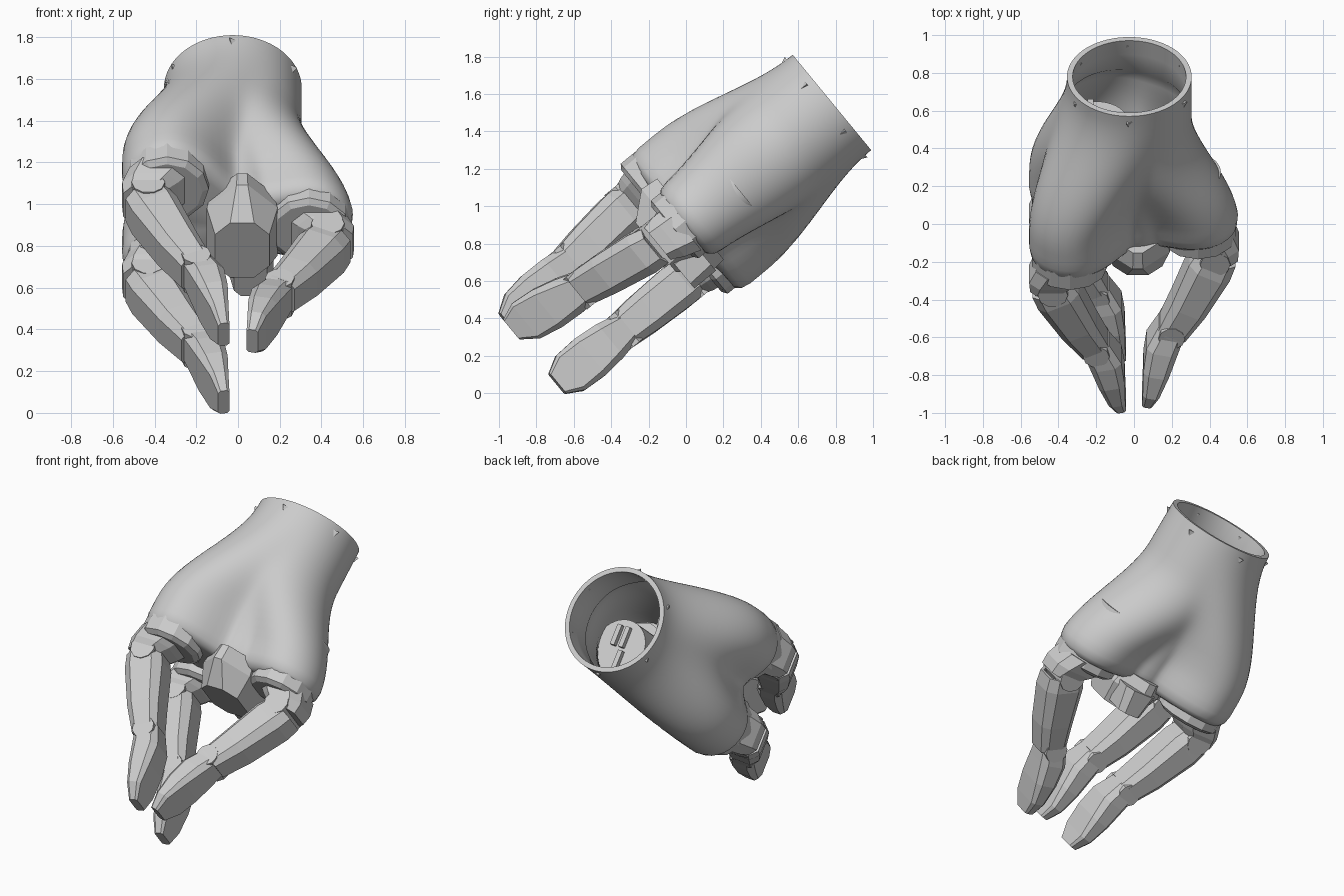
import bpy, bmesh, math
from mathutils import Matrix, Vector

if "Cube" in bpy.data.objects:
    bpy.data.objects.remove(bpy.data.objects["Cube"])

grey = bpy.data.materials.new("light grey")
grey.use_nodes = True
grey.diffuse_color = (0.6, 0.6, 0.6, 1)
grey.node_tree.nodes["Principled BSDF"].inputs["Base Color"].default_value = (0.6, 0.6, 0.6, 1)

# Hand frame: u sideways, w across the tilted wrist, t along the hand axis
tilt = math.atan2(0.636, 0.772)
W = Vector((0, -math.sin(tilt), math.cos(tilt)))
D = Vector((0, -math.cos(tilt), -math.sin(tilt)))
FRAME = Matrix((Vector((1, 0, 0)), W, D)).transposed().to_4x4()
FRAME.translation = (0, 0.78, 1.555)


def loft(name, rings, cap_start=True, shell=0, smooth=False):
    """Skin a list of equal rings of (u, w, t) points."""
    bm = bmesh.new()
    rows = [[bm.verts.new(p) for p in ring] for ring in rings]
    n = len(rows[0])
    for a, b in zip(rows, rows[1:]):
        for j in range(n):
            k = (j + 1) % n
            bm.faces.new((a[j], a[k], b[k], b[j]))
    for row in ([rows[0]] if cap_start else []) + [rows[-1]]:
        mid = bm.verts.new(sum((v.co for v in row), Vector()) / n)
        for j in range(n):
            bm.faces.new((row[j], row[(j + 1) % n], mid))
    bmesh.ops.recalc_face_normals(bm, faces=bm.faces)
    mesh = bpy.data.meshes.new(name)
    bm.to_mesh(mesh)
    bm.free()
    mesh.materials.append(grey)
    obj = bpy.data.objects.new(name, mesh)
    bpy.context.collection.objects.link(obj)
    obj.matrix_world = FRAME
    if shell:
        mod = obj.modifiers.new("wall", 'SOLIDIFY')
        mod.thickness = shell
        mod.offset = -1
    if smooth:
        bpy.ops.object.select_all(action='DESELECT')
        obj.select_set(True)
        bpy.context.view_layer.objects.active = obj
        bpy.ops.object.shade_smooth_by_angle(angle=math.radians(40))
    return obj


def circle(u, w, t, r, n):
    return [(u + r * math.cos(math.tau * i / n), w + r * math.sin(math.tau * i / n), t)
            for i in range(n)]


def ease(a, b, x):
    x = min(max((x - a) / (b - a), 0), 1)
    return x * x * (3 - 2 * x)


# Palm housing: a round wrist flowing into three finger lobes
LOBES = [(-0.325, 0.24, 0.0, 0.85), (-0.325, -0.24, 0.0, 0.85), (0.32, 0.0, 0.28, 1.0)]
STEPS = 96


def housing_ring(t, shrink=0):
    core = ease(0.3, 1, t)
    discs = [(-0.025 * (1 - core), 0, 0.33 - 0.1 * core - shrink)]
    for u, w, start, stop in LOBES:
        f = ease(start, stop, t)
        discs.append((-0.025 * (1 - f) + u * f, w * f, 0.33 - 0.09 * f - shrink))
    reach = []
    for i in range(STEPS):
        a = math.tau * i / STEPS
        best = 0
        for u, w, r in discs:
            b = u * math.cos(a) + w * math.sin(a)
            h = b * b - u * u - w * w + r * r
            if h >= 0:
                best = max(best, b + math.sqrt(h))
        reach.append(best)
    span = 4
    ring = []
    for i in range(STEPS):
        total = weight = 0
        for k in range(-span, span + 1):
            g = span + 1 - abs(k)
            total += g * reach[(i + k) % STEPS]
            weight += g
        a = math.tau * i / STEPS
        ring.append((total / weight * math.cos(a), total / weight * math.sin(a), t))
    return ring


inside = [housing_ring(i * 0.05, 0.012) for i in range(20, 4, -1)]
inside += [housing_ring(t, 0.03) for t in (0.22, 0.1, 0)]
outside = [housing_ring(i * 0.05) for i in range(20)]
outside += [housing_ring(1.0, 0.008), housing_ring(1.03, 0.03), housing_ring(1.04, 0.06)]
loft("palm_housing", inside + outside, smooth=True)

# Wrist screws
for i in range(6):
    a = math.radians(30 + 60 * i)
    u, w = 0.322 * math.cos(a) - 0.025, 0.322 * math.sin(a)
    loft("wrist_screw", [circle(u, w, 0.04, 0.03, 3), circle(u, w, 0.08, 0.008, 3)])


def section(u, w, t, thick, width, angle=0, side=1, cut=0.3):
    """Chamfered rectangle, tilted by angle in the u-t plane."""
    a, b = thick / 2, width / 2
    c = min(a, b) * cut * 1.4
    pts = []
    for x, y in ((a, -b + c), (a, b - c), (a - c, b), (-a + c, b),
                 (-a, b - c), (-a, -b + c), (-a + c, -b), (a - c, -b)):
        pts.append((side * (u + x * math.cos(angle)), w + y, t + x * math.sin(angle)))
    return pts


# One motor with connector bars inside each lobe, seen through the open wrist
for u, w, t in ((-0.2, 0.17, 0.45), (-0.2, -0.17, 0.45), (0.29, -0.03, 0.68)):
    loft("motor", [circle(u, w, z, 0.17, 40) for z in (t, 1.0)], smooth=True)
    for du, dw in ((-0.02, 0.06), (0.04, 0.06), (-0.03, -0.09)):
        loft("connector_bar", [section(u + du, w + dw, z, 0.03, 0.13, cut=0.1)
                               for z in (t - 0.03, t + 0.01)])

# Faceted palm centre between the fingers
loft("palm_block", [section(0.02, 0.0, t, a, b, cut=k) for t, a, b, k in
                    ((0.98, 0.3, 0.56, 0.6), (1.08, 0.34, 0.58, 0.6), (1.22, 0.26, 0.34, 0.4))])
loft("palm_foot", [section(0.06, -0.2, t, a, 0.2) for t, a in ((1.05, 0.22), (1.2, 0.16))])


def hinge(name, u, w, t, r, length, side):
    """Pin running across the finger."""
    ends = []
    for e in (-0.5, 0.5):
        ends.append([(side * (u + r * math.cos(math.tau * i / 10)), w + e * length,
                      t + r * math.sin(math.tau * i / 10)) for i in range(10)])
    loft(name, ends)


def finger(label, side, base, drift):
    lean = math.radians(27)

    def link(name, stations, angle, **kw):
        loft(label + name, [section(u, base + drift * (t - 1.2), t, a, b, angle, side)
                            for u, t, a, b in stations], **kw)

    # Collar and outward-leaning knuckle at the lobe mouth
    loft(label + "_collar", [circle(side * 0.34, base, t, r, 12)
                             for t, r in ((0.98, 0.2), (1.08, 0.2), (1.1, 0.17))])
    link("_knuckle", ((0.36, 1.04, 0.32, 0.3), (0.42, 1.13, 0.27, 0.27), (0.46, 1.2, 0.18, 0.22)), 0)
    hinge(label + "_knuckle_pin", 0.43, base, 1.18, 0.08, 0.25, side)
    # Hollow inner link
    link("_inner_link", ((0.44, 1.19, 0.22, 0.23), (0.40, 1.27, 0.24, 0.25),
                         (0.29, 1.5, 0.2, 0.23), (0.2, 1.66, 0.16, 0.2)),
         lean, cap_start=False, shell=0.02)
    hinge(label + "_middle_pin", 0.2, base + drift * 0.44, 1.65, 0.07, 0.205, side)
    # Broad fingertip with a flattened pad
    link("_tip", ((0.205, 1.62, 0.15, 0.18), (0.15, 1.74, 0.17, 0.23),
                  (0.118, 1.87, 0.14, 0.255), (0.09, 2.0, 0.09, 0.24),
                  (0.068, 2.09, 0.055, 0.14)), math.radians(12))


finger("upper_right_finger", -1, 0.265, -0.08)
finger("lower_right_finger", -1, -0.235, 0.01)
finger("left_finger", 1, 0.01, 0.16)
